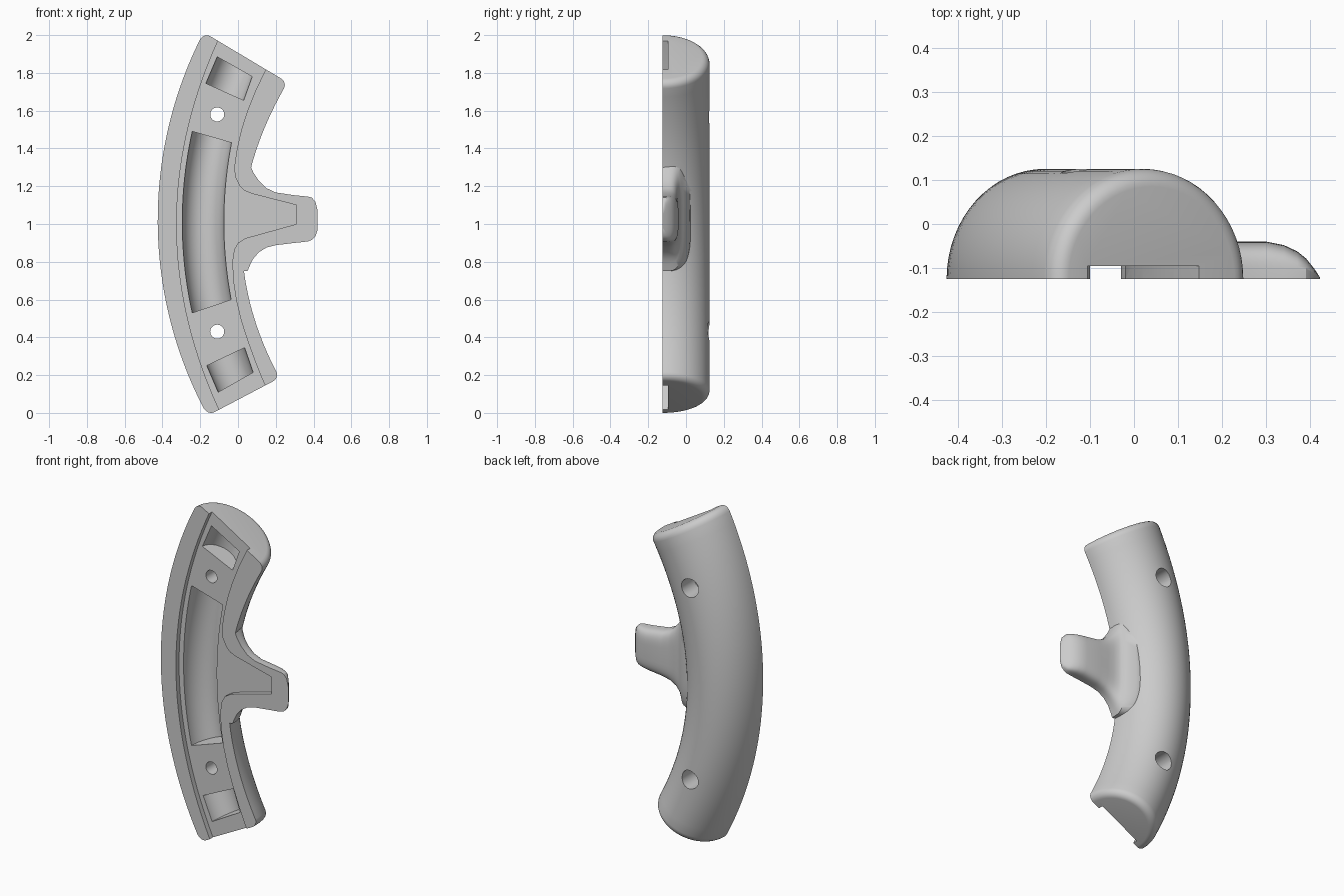
import bpy, bmesh
from math import sin, cos, pi, sqrt
from mathutils import Vector

if "Cube" in bpy.data.objects:
    bpy.data.objects.remove(bpy.data.objects["Cube"])

FRONT = -0.125     # flat mating face
FLOOR = -0.095     # floor of the shallow recess

grey = bpy.data.materials.new("plain grey")
grey.use_nodes = True
grey.diffuse_color = (0.6, 0.6, 0.6, 1)
grey.node_tree.nodes["Principled BSDF"].inputs["Base Color"].default_value = (0.6, 0.6, 0.6, 1)


def finish(name, bm):
    bmesh.ops.remove_doubles(bm, verts=bm.verts, dist=1e-5)
    bmesh.ops.recalc_face_normals(bm, faces=bm.faces)
    mesh = bpy.data.meshes.new(name)
    bm.to_mesh(mesh)
    bm.free()
    mesh.materials.append(grey)
    obj = bpy.data.objects.new(name, mesh)
    bpy.context.collection.objects.link(obj)
    return obj


def loft(name, rings):
    """Skin a list of closed rings and cap both ends."""
    bm = bmesh.new()
    loops = [[bm.verts.new(p) for p in ring] for ring in rings]
    n = len(loops[0])
    for a, b in zip(loops, loops[1:]):
        for i in range(n):
            j = (i + 1) % n
            bm.faces.new((a[i], a[j], b[j], b[i]))
    bm.faces.new(loops[0])
    bm.faces.new(loops[-1])
    return finish(name, bm)


def d_ring(outer, inner, base, spring, height, shrink=0.0, steps=32):
    """D-shaped section spanning two points given as (x, z)."""
    o, i = Vector(outer), Vector(inner)
    mid, half = (o + i) / 2, (i - o) / 2
    half *= 1 - shrink / half.length
    pts = []
    if base < spring:
        pts.append((-1, base))
    for k in range(steps + 1):
        a = pi * k / steps
        pts.append((-cos(a), spring + (height - shrink) * sin(a)))
    if base < spring:
        pts.append((1, base))
    return [(mid.x + half.x * u, y, mid.y + half.y * u) for u, y in pts]


def lerp(a, b, t):
    return a + (b - a) * t


def cylinder(name, x, z, radius, y0, y1, n=32):
    return loft(name, [[(x + radius * cos(2 * pi * k / n), y, z + radius * sin(2 * pi * k / n))
                        for k in range(n)] for y in (y0, y1)])


def boolean(target, tool, operation):
    mod = target.modifiers.new(operation.lower(), 'BOOLEAN')
    mod.operation, mod.solver, mod.object = operation, 'EXACT', tool
    bpy.context.view_layer.objects.active = target
    bpy.ops.object.modifier_apply(modifier=mod.name)
    bpy.data.objects.remove(tool)


# Curved grip body with rounded end rims
def outer_edge(t):
    z = lerp(-0.015, 2.015, t)
    return 1.735 - sqrt(2.16 ** 2 - (z - 1.02) ** 2), z


def inner_edge(t):
    z = lerp(0.185, 1.75, t)
    return 0.02 + 0.36 * (z - 0.93) ** 2, z


RIM = 0.04
rim = [(RIM * (1 - cos(k * pi / 12)) / 1.9, RIM * (1 - sin(k * pi / 12))) for k in range(7)]
stations = rim + [(k / 40, 0) for k in range(2, 39)] + [(1 - t, s) for t, s in reversed(rim)]
grip = loft("grip_body", [d_ring(outer_edge(t), inner_edge(t), FRONT, FRONT, 0.25, s)
                          for t, s in stations])

# Side lug: x, upper z, lower z, back y
lug_sections = [
    (-0.10, 1.33, 0.75, 0.04), (0.00, 1.34, 0.75, 0.02), (0.05, 1.34, 0.75, -0.015),
    (0.065, 1.31, 0.785, -0.027), (0.08, 1.275, 0.815, -0.034), (0.11, 1.23, 0.85, -0.04),
    (0.15, 1.19, 0.875, -0.04), (0.20, 1.167, 0.888, -0.04), (0.30, 1.152, 0.90, -0.04),
    (0.34, 1.148, 0.904, -0.048), (0.37, 1.145, 0.908, -0.062), (0.39, 1.14, 0.915, -0.078),
    (0.41, 1.118, 0.935, -0.103), (0.422, 1.07, 0.97, -0.122)]


def lug_ring(x, top, bottom, back, steps=28):
    ring = []
    for k in range(steps + 1):
        c, s = cos(pi * k / steps), sin(pi * k / steps)
        u = abs(c) ** 0.5 * (1 if c > 0 else -1)
        ring.append((x, FRONT + (back - FRONT) * max(s, 0) ** 0.5,
                     (top + bottom) / 2 + (top - bottom) / 2 * u))
    return ring


lug = loft("side_lug", [lug_ring(*s) for s in lug_sections])
boolean(grip, lug, 'UNION')

# Shallow recess running end to end with a tongue into the lug
left_line = [(-0.325 + 0.233 * (z - 1) ** 2, z) for z in [-0.06 + 2.12 * k / 32 for k in range(33)]]
right_line = [(0.2, 1.92), (0.14, 1.805), (0.09, 1.7), (0.05, 1.6), (0.018, 1.5), (-0.005, 1.4),
              (-0.02, 1.3), (-0.015, 1.25), (0.01, 1.2), (0.035, 1.176), (0.075, 1.16),
              (0.31, 1.1), (0.31, 1.0), (0.04, 0.925), (0.0, 0.9), (-0.02, 0.865),
              (-0.03, 0.8), (-0.025, 0.7), (-0.01, 0.6), (0.016, 0.49), (0.05, 0.385),
              (0.09, 0.275), (0.13, 0.175), (0.19, 0.05)]
recess = loft("recess_cutter", [[(x, y, z) for x, z in left_line + right_line]
                                for y in (-0.2, FLOOR)])
boolean(grip, recess, 'DIFFERENCE')

# Long curved pocket with a trough floor
rings = []
for k in range(25):
    zo, zi = lerp(0.53, 1.49, k / 24), lerp(0.6, 1.43, k / 24)
    rings.append(d_ring((-0.295 + 0.23 * (zo - 1.01) ** 2, zo),
                        (-0.075 + 0.23 * (zi - 1.01) ** 2, zi), -0.16, FLOOR, 0.12))
boolean(grip, loft("long_pocket_cutter", rings), 'DIFFERENCE')

# Short pocket near each end
for ends in ([((-0.17, 1.745), (0.03, 1.655)), ((-0.11, 1.885), (0.075, 1.78))],
             [((-0.105, 0.11), (0.08, 0.215)), ((-0.165, 0.25), (0.035, 0.345))]):
    pocket = loft("end_pocket_cutter", [d_ring(o, i, -0.16, FLOOR, 0.11) for o, i in ends])
    boolean(grip, pocket, 'DIFFERENCE')

# Screw holes, wider at the back
for z in (0.43, 1.58):
    boolean(grip, cylinder("screw_hole", -0.11, z, 0.037, -0.3, 0.3), 'DIFFERENCE')
    boolean(grip, cylinder("counterbore", -0.11, z, 0.055, 0.0, 0.3), 'DIFFERENCE')

bpy.ops.object.select_all(action='DESELECT')
grip.select_set(True)
bpy.context.view_layer.objects.active = grip
bpy.ops.object.shade_smooth_by_angle(angle=pi / 6)
